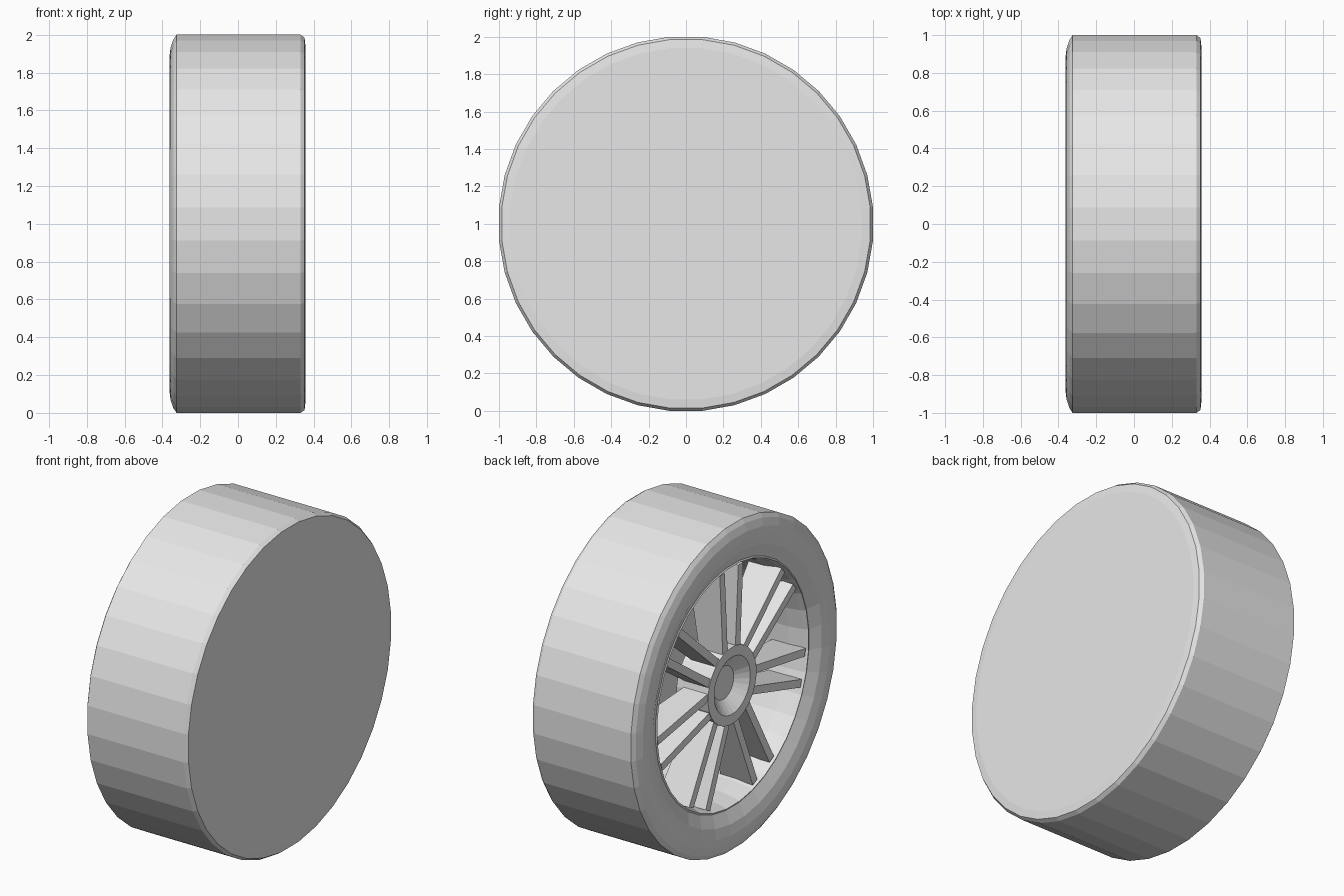
import bpy, bmesh
from math import cos, sin, pi
from mathutils import Vector

cube = bpy.data.objects.get("Cube")
if cube:
    bpy.data.objects.remove(cube, do_unlink=True)

SIDES = 36
SPOKE_PAIRS = 7
HEIGHT = 1.0  # axle height

grey = bpy.data.materials.new("plain_grey")
grey.use_nodes = True
grey.diffuse_color = (0.8, 0.8, 0.8, 1)
grey.node_tree.nodes["Principled BSDF"].inputs["Base Color"].default_value = (0.8, 0.8, 0.8, 1)


def finish(bm, name):
    mesh = bpy.data.meshes.new(name)
    bm.to_mesh(mesh)
    bm.free()
    mesh.materials.append(grey)
    obj = bpy.data.objects.new(name, mesh)
    obj.location.z = HEIGHT
    bpy.context.collection.objects.link(obj)
    return obj


def revolve(name, profile, sides=SIDES):
    """Spin (radius, x) points about the x axle; radius is measured to the flats."""
    bm = bmesh.new()
    rings = []
    for r, x in profile:
        if r == 0:
            rings.append([bm.verts.new((x, 0, 0))] * sides)
            continue
        r /= cos(pi / sides)
        angles = [(i + 0.5) * 2 * pi / sides for i in range(sides)]
        rings.append([bm.verts.new((x, r * cos(a), r * sin(a))) for a in angles])
    for a, b in zip(rings, rings[1:]):
        for i in range(sides):
            j = (i + 1) % sides
            corners = dict.fromkeys((a[i], b[i], b[j], a[j]))
            bm.faces.new(list(corners))
    return finish(bm, name)


# Closed side of the wheel
revolve("back_cover", [(0, 0.357), (0.94, 0.357), (0.985, 0.352)])

# Tread, shoulder and sloping sidewall
revolve("tyre", [(0.985, 0.352), (1.0, 0.33), (1.0, -0.325), (0.975, -0.342),
                 (0.93, -0.357), (0.88, -0.363), (0.82, -0.35), (0.745, -0.315)])

# Rim lip and inner barrel
revolve("rim", [(0.745, -0.315), (0.735, -0.32), (0.725, -0.29),
                (0.71, -0.2), (0.70, 0.35)])

# Hub with a conical recess
revolve("hub", [(0, -0.1), (0.235, -0.1), (0.235, -0.315), (0.175, -0.315),
                (0.10, -0.255), (0, -0.255)], 28)


# Paired spokes, deeper towards the rim
def add_spoke(bm, angle, side):
    out = Vector((0, cos(angle), sin(angle)))
    across = Vector((0, -sin(angle), cos(angle)))
    half = 0.024
    ends = []
    for radius, offset, back in ((0.2, 0.06, -0.15), (0.715, 0.09, -0.09)):
        mid = out * radius + across * offset * side
        ends.append([bm.verts.new(mid + across * w + Vector((x, 0, 0)))
                     for w, x in ((-half, -0.31), (half, -0.31), (half, back), (-half, back))])
    inner, outer = ends
    bm.faces.new(inner)
    bm.faces.new(outer[::-1])
    for i in range(4):
        j = (i + 1) % 4
        bm.faces.new((inner[j], inner[i], outer[i], outer[j]))


bm = bmesh.new()
for k in range(SPOKE_PAIRS):
    for side in (-1, 1):
        add_spoke(bm, pi / 2 + k * 2 * pi / SPOKE_PAIRS, side)
bmesh.ops.recalc_face_normals(bm, faces=bm.faces)
finish(bm, "spokes")
